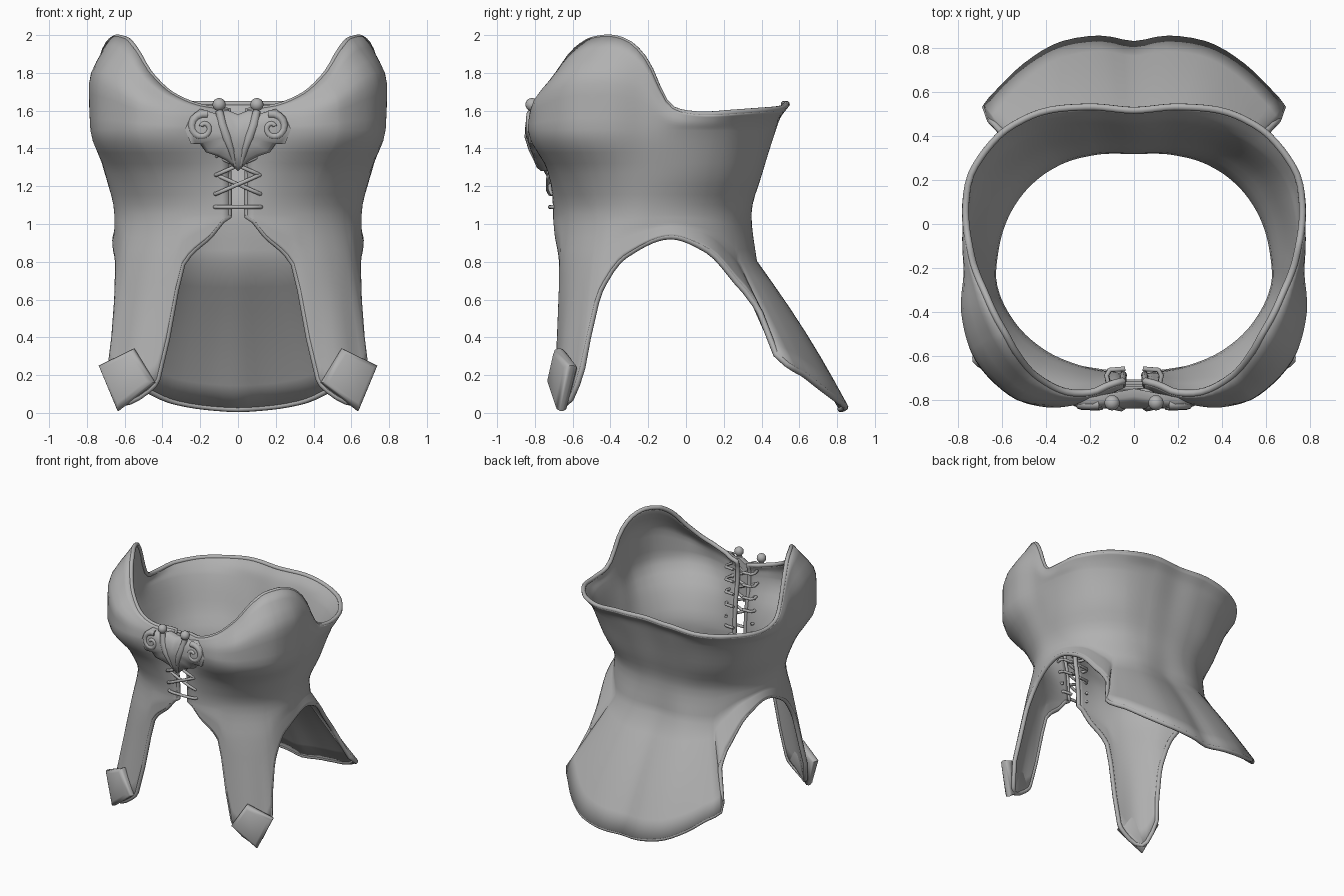
import bpy, bmesh, math
from mathutils import Vector

if "Cube" in bpy.data.objects:
    bpy.data.objects.remove(bpy.data.objects["Cube"])

CY = -0.15          # vertical axis the rings are measured around
WAIST, UNDER, BUST, THIGH = 1.05, 1.27, 1.50, 0.80

grey = bpy.data.materials.new("grey metal")
grey.diffuse_color = (0.44, 0.44, 0.44, 1)
grey.use_nodes = True
grey.node_tree.nodes["Principled BSDF"].inputs["Base Color"].default_value = grey.diffuse_color


def finish(obj, angle=40):
    obj.data.materials.clear()
    obj.data.materials.append(grey)
    bpy.ops.object.select_all(action='DESELECT')
    obj.select_set(True)
    bpy.context.view_layer.objects.active = obj
    if obj.type == 'MESH':
        bpy.ops.object.shade_smooth_by_angle(angle=math.radians(angle))
    return obj


def mesh_object(name, verts, faces, angle=40):
    me = bpy.data.meshes.new(name)
    me.from_pydata([tuple(v) for v in verts], [], faces)
    bm = bmesh.new()
    bm.from_mesh(me)
    bmesh.ops.recalc_face_normals(bm, faces=bm.faces)
    bm.to_mesh(me)
    bm.free()
    obj = bpy.data.objects.new(name, me)
    bpy.context.collection.objects.link(obj)
    return finish(obj, angle)


def tube(name, pts, radius, closed=False, radii=None, res=2):
    cu = bpy.data.curves.new(name, 'CURVE')
    cu.dimensions = '3D'
    cu.bevel_depth, cu.bevel_resolution, cu.use_fill_caps = radius, res, True
    sp = cu.splines.new('POLY')
    sp.points.add(len(pts) - 1)
    for i, p in enumerate(pts):
        sp.points[i].co = (*p, 1)
        sp.points[i].radius = radii[i] if radii else 1
    sp.use_cyclic_u = closed
    sp.use_smooth = True
    obj = bpy.data.objects.new(name, cu)
    bpy.context.collection.objects.link(obj)
    return finish(obj)


def monotone(xs, ys, x):
    """Cubic through the points without overshoot."""
    n = len(xs)
    x = min(max(x, xs[0]), xs[-1])
    i = max(k for k in range(n - 1) if xs[k] <= x)
    d = [(ys[k + 1] - ys[k]) / max(xs[k + 1] - xs[k], 1e-6) for k in range(n - 1)]

    def slope(k):
        if k == 0 or k == n - 1:
            return 0 if n > 8 else d[min(k, n - 2)]
        a, b = d[k - 1], d[k]
        return 0 if a * b <= 0 else 2 * a * b / (a + b)
    h = max(xs[i + 1] - xs[i], 1e-6)
    t = (x - xs[i]) / h
    return ((2*t**3 - 3*t*t + 1) * ys[i] + (t**3 - 2*t*t + t) * h * slope(i)
            + (3*t*t - 2*t**3) * ys[i + 1] + (t**3 - t*t) * h * slope(i + 1))


def ring(pts):
    """Turn half-outline points into angle, radius and height lists."""
    ang = [math.degrees(math.atan2(p[0], CY - p[1])) for p in pts]
    rad = [math.hypot(p[0], p[1] - CY) - .008 for p in pts]
    return ang, rad, [p[2] if len(p) > 2 else 0 for p in pts]


# Half outlines from centre front to centre back
hem = ring([(.05, -.70, 1.04), (.15, -.69, .94), (.30, -.665, .79), (.45, -.685, .15),
            (.62, -.645, .05), (.685, -.555, .24), (.665, -.525, .40), (.648, -.46, .65),
            (.65, -.33, .83), (.655, -.08, .935), (.625, .12, .86), (.59, .27, .70),
            (.585, .40, .53), (.665, .485, .31), (.685, .54, .26), (.61, .625, .21),
            (.50, .73, .13), (.34, .825, .06), (.16, .855, .03), (0, .83, .02)])
thigh = ring([(0, -.70), (.3, -.675), (.48, -.60), (.61, -.47), (.645, -.3), (.64, -.1),
              (.585, .08), (.49, .22), (.28, .355), (0, .36)])
waist = ring([(0, -.70), (.1, -.695), (.25, -.665), (.42, -.59), (.56, -.46), (.645, -.28),
              (.64, -.13), (.6, .02), (.505, .17), (.33, .295), (.18, .335), (0, .34)])
under = ring([(0, -.71), (.25, -.72), (.45, -.665), (.6, -.535), (.685, -.36), (.7, -.17),
              (.68, .02), (.605, .19), (.42, .345), (.2, .395), (0, .395)])
bust = ring([(0, -.73), (.1, -.765), (.25, -.815), (.4, -.83), (.57, -.775), (.71, -.635),
             (.775, -.42), (.76, -.2), (.758, 0), (.705, .2), (.55, .37), (.2, .47), (0, .46)])
upper = ring([(0, -.73), (.2, -.80), (.4, -.82), (.55, -.785), (.71, -.63), (.782, -.41),
              (.772, -.2), (.775, 0), (.735, .2), (.58, .39), (.2, .495), (0, .485)])
rim = ring([(0, -.72, 1.60), (.1, -.74, 1.605), (.2, -.78, 1.62), (.35, -.765, 1.68),
            (.47, -.69, 1.79), (.55, -.59, 1.92), (.60, -.50, 1.975), (.65, -.41, 1.987),
            (.685, -.33, 1.97), (.72, -.25, 1.91), (.745, -.18, 1.80), (.758, -.12, 1.66),
            (.772, -.04, 1.595), (.778, .1, 1.58), (.745, .25, 1.59), (.645, .39, 1.60),
            (.47, .505, 1.61), (.22, .545, 1.635), (0, .53, 1.635)])


def radius(r, a):
    return monotone(r[0], r[1], a)


def column(a):
    """Points from hem to rim at one angle."""
    zh, zr = monotone(hem[0], hem[2], a), monotone(rim[0], rim[2], a)
    zm = max(THIGH, (zh + WAIST) / 2)
    f = (zm - THIGH) / (WAIST - THIGH)
    rs = [radius(hem, a), radius(thigh, a) * (1 - f) + radius(waist, a) * f, radius(waist, a),
          radius(under, a), radius(bust, a), radius(upper, a), radius(rim, a)]
    zs = [zh, zm, WAIST, UNDER, BUST, (BUST + zr) / 2, zr]
    out = []
    bulge = .022 * min(1, max(0, (a - 136) / 20))
    for s in range(6):                       # flare of tail and tassets
        t = s / 6
        out.append((rs[0] + (rs[1] - rs[0]) * t + bulge * math.sin(math.pi * t),
                    zs[0] + (zs[1] - zs[0]) * t))
    for i in range(1, 6):
        for s in range(4 + (i == 5)):
            z = zs[i] + (zs[i + 1] - zs[i]) * s / 4
            out.append((monotone(zs[1:], rs[1:], z), z))
    return out


# Bodice shell
angles = set(hem[0])
for k in range(6, 180, 3):
    if min(abs(k - a) for a in hem[0]) > 0.9:
        angles.add(k)
half = sorted(angles)
cols = [(a, column(a)) for a in half]
cols += [(360 - a, c) for a, c in reversed(cols[:-1])]
rows = len(cols[0][1])
grid = [[Vector((r * math.sin(math.radians(a)), CY - r * math.cos(math.radians(a)), z))
         for r, z in c] for a, c in cols]
faces = [(i * rows + j, (i + 1) * rows + j, (i + 1) * rows + j + 1, i * rows + j + 1)
         for i in range(len(grid) - 1) for j in range(rows - 1)]
shell = mesh_object("bodice_shell", [v for c in grid for v in c], faces, 50)
solid = shell.modifiers.new("thickness", 'SOLIDIFY')
solid.thickness, solid.offset = 0.026, 0

# Rolled edge around hem, lacing gap and rim, set slightly to the inside
edge = ([c[0] for c in grid] + grid[-1][1:-1]
        + [c[-1] for c in reversed(grid)] + list(reversed(grid[0][1:-1])))
axis = Vector((0, CY, 0))
edge = [p - (p - axis).to_2d().normalized().to_3d() * .004 for p in edge]
tube("rolled_edge", edge, 0.0165, closed=True)


# Laces crossing the front gap
def lace(z0, z1, s, y):
    tube("lace", [(-.11 * s, -.665, z0), (-.125 * s, -.69, z0), (-.115 * s, y + .01, z0),
                  (-.07 * s, y, z0 + (z1 - z0) * .2), (.07 * s, y, z0 + (z1 - z0) * .8),
                  (.115 * s, y + .01, z1), (.125 * s, -.69, z1), (.11 * s, -.665, z1),
                  (.04 * s, -.66, z1)], 0.011)


lace(1.09, 1.09, 1, -.72)
for k in range(4):
    for s in (-1, 1):
        lace(1.16 + .1 * k, 1.26 + .1 * k, s, -.725 - .01 * k - .006 * s)

# Crest: domed plate with a pointed foot
profile = [(0, 1.58), (.06, 1.605), (.12, 1.585), (.2, 1.61), (.25, 1.57), (.28, 1.5),
           (.25, 1.425), (.2, 1.425), (.17, 1.38), (.11, 1.36), (.06, 1.335), (0, 1.28)]
outline = profile + [(-x, z) for x, z in reversed(profile[1:-1])]
n = len(outline)
verts, faces = [], []
for scale, y, sweep in ((1, -.75, .2), (1, -.785, .15), (.9, -.805, .12), (.6, -.825, .06),
                        (.25, -.84, 0)):
    verts += [(x * scale, y - sweep * abs(x) + .12 * max(0, 1.42 - z) * scale,
               1.47 + (z - 1.47) * scale) for x, z in outline]
for r in range(4):
    faces += [(r*n + i, r*n + (i + 1) % n, (r + 1)*n + (i + 1) % n, (r + 1)*n + i) for i in range(n)]
faces += [tuple(range(n)), tuple(range(4 * n, 5 * n))]
mesh_object("crest_plate", verts, faces, 60)

for s in (-1, 1):
    # Crest scroll, leaf ridge and bead
    spiral = [(s * (.185 + (.075 - .0035 * k) * math.cos(1.9 - .42 * k)),
               -.822 - .001 * k, 1.51 + (.075 - .0035 * k) * math.sin(1.9 - .42 * k))
              for k in range(19)]
    tube("crest_scroll", spiral, 0.021, radii=[1.1 - .03 * k for k in range(19)])
    tube("crest_leaf", [(s * .015, -.785, 1.31), (s * .035, -.815, 1.39), (s * .06, -.83, 1.46),
                        (s * .085, -.825, 1.53), (s * .10, -.815, 1.60)], 0.025,
         radii=[.3, .7, 1, 1, .8])
    bpy.ops.mesh.primitive_uv_sphere_add(segments=16, ring_count=10, radius=.035,
                                         location=(s * .1, -.815, 1.632))
    bpy.context.object.name = "crest_bead"
    finish(bpy.context.object, 60)

    # Diamond cap on the tip of the front tasset
    quad = [Vector((s * x, y, z)) for x, y, z in
            ((.55, -.67, .34), (.735, -.60, .25), (.635, -.66, .01), (.44, -.71, .16))]
    mid = sum(quad, Vector()) / 4
    nor = (quad[2] - quad[0]).cross(quad[3] - quad[1]).normalized()
    verts = [mid + (q - mid) * k + nor * d
             for k, d in ((.78, -.038), (.95, -.026), (1, -.008), (1, .008), (.95, .026), (.78, .038))
             for q in quad]
    faces = [(r*4 + i, r*4 + (i + 1) % 4, r*4 + 4 + (i + 1) % 4, r*4 + 4 + i)
             for r in range(5) for i in range(4)] + [(0, 1, 2, 3), (20, 21, 22, 23)]
    mesh_object("diamond_cap", verts, faces, 50)
